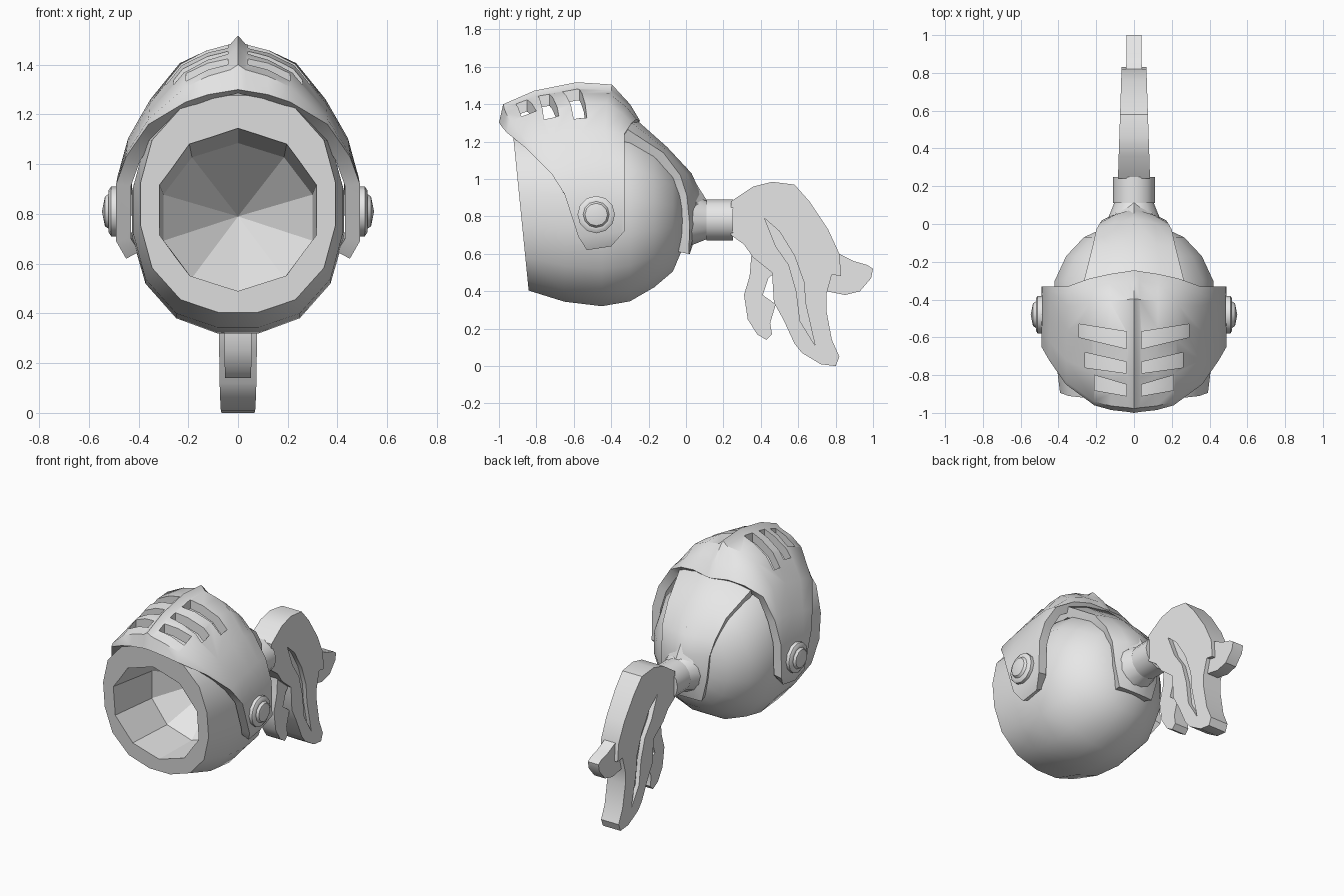
import bpy, bmesh, math
from mathutils import Vector

cube = bpy.data.objects.get("Cube")
if cube:
    bpy.data.objects.remove(cube, do_unlink=True)

steel = bpy.data.materials.new("plain_steel")
steel.use_nodes = True
GREY = (0.8, 0.8, 0.8, 1)
steel.diffuse_color = GREY
for node in steel.node_tree.nodes:
    if node.type == 'BSDF_PRINCIPLED':
        node.inputs["Base Color"].default_value = GREY

CORE = Vector((0, -0.45, 0.8))


def finish(name, bm, smooth=35):
    """Turn a bmesh into a named object with angle-limited smooth shading."""
    me = bpy.data.meshes.new(name)
    bm.to_mesh(me)
    bm.free()
    ob = bpy.data.objects.new(name, me)
    bpy.context.collection.objects.link(ob)
    me.materials.append(steel)
    shade(ob, smooth)
    return ob


def shade(ob, angle):
    bpy.ops.object.select_all(action='DESELECT')
    ob.select_set(True)
    bpy.context.view_layer.objects.active = ob
    bpy.ops.object.shade_smooth_by_angle(angle=math.radians(angle))


def apply_all(ob):
    deps = bpy.context.evaluated_depsgraph_get()
    me = bpy.data.meshes.new_from_object(ob.evaluated_get(deps))
    ob.modifiers.clear()
    ob.data = me


def cut(ob, cutter):
    mod = ob.modifiers.new("cut", 'BOOLEAN')
    mod.operation, mod.solver, mod.object = 'DIFFERENCE', 'EXACT', cutter
    apply_all(ob)
    bpy.data.objects.remove(cutter, do_unlink=True)
    shade(ob, 35)


def loft(rings, tip=None):
    """Closed skin through rings of points, with an optional pointed end."""
    bm = bmesh.new()
    rows = [[bm.verts.new(p) for p in r] for r in rings]
    n = len(rows[0])
    for a, b in zip(rows, rows[1:]):
        for i in range(n):
            bm.faces.new((a[i], a[(i + 1) % n], b[(i + 1) % n], b[i]))
    bm.faces.new(rows[0])
    if tip:
        t = bm.verts.new(tip)
        for i in range(n):
            bm.faces.new((rows[-1][i], rows[-1][(i + 1) % n], t))
    else:
        bm.faces.new(rows[-1])
    bmesh.ops.recalc_face_normals(bm, faces=bm.faces)
    return bm


def oval(y, zc, rx, rz, n, power=2.0, tilt=0.0, shift=0.5):
    """Ring of points around the y axis; a higher power is squarer."""
    pts = []
    for i in range(n):
        a = 2 * math.pi * (i + shift) / n
        s, c = math.sin(a), math.cos(a)
        k = (abs(s) ** power + abs(c) ** power) ** (-1 / power)
        pts.append((rx * s * k, y - tilt * rz * c * k, zc + rz * c * k))
    return pts


def plate(name, half, thickness):
    """Curved plate from rows on the left side, mirrored about the last row."""
    rows = half + [[Vector((-p.x, p.y, p.z)) for p in r] for r in half[-2::-1]]
    bm = bmesh.new()
    grid = [[bm.verts.new(p) for p in r] for r in rows]
    for a, b in zip(grid, grid[1:]):
        for j in range(len(a) - 1):
            bm.faces.new((a[j], a[j + 1], b[j + 1], b[j]))
    bm.normal_update()
    if sum(f.normal.dot(f.calc_center_median() - CORE) for f in bm.faces) < 0:
        bmesh.ops.reverse_faces(bm, faces=bm.faces)
    ob = finish(name, bm)
    mod = ob.modifiers.new("thickness", 'SOLIDIFY')
    mod.thickness, mod.offset = thickness, -1
    apply_all(ob)
    shade(ob, 35)
    return ob


# Helmet bowl, squarer at the front, with a faceted cavity
SHELL = [(-0.885, 0.84, 0.395, 0.44, 2.4, 0.1), (-0.65, 0.815, 0.425, 0.475, 2.4),
         (-0.45, 0.8, 0.43, 0.485, 2.3), (-0.3, 0.8, 0.425, 0.46, 2.2),
         (-0.17, 0.8, 0.365, 0.385, 2.1), (-0.07, 0.8, 0.27, 0.3, 2),
         (-0.02, 0.8, 0.16, 0.18, 2)]
bowl = finish("helmet_bowl",
              loft([oval(*s[:4], 16, *s[4:]) for s in SHELL], (0, 0.01, 0.8)))
cavity = loft([oval(-1.2, 0.84, 0.345, 0.345, 10, shift=0),
               oval(-0.5, 0.785, 0.315, 0.3, 10, shift=0)], (0, -0.14, 0.79))
cut(bowl, finish("cavity_cutter", cavity))
for face in bowl.data.polygons:
    if face.normal.dot(face.center - CORE) < 0:
        face.use_smooth = False

# Crown plate running from under the visor down the back: centre line and edge
CROWN = [((-0.5, 1.36), (0.25, -0.5, 1.29)), ((-0.28, 1.33), (0.27, -0.32, 1.27)),
         ((-0.1, 1.17), (0.22, -0.12, 1.14)), ((0.03, 1.03), (0.2, -0.03, 1.02)),
         ((0.08, 0.92), (0.18, 0.005, 0.91)), ((0.08, 0.78), (0.17, 0.02, 0.75)),
         ((0.02, 0.6), (0.13, 0.015, 0.6))]
edge = [Vector(e) for c, e in CROWN]
centre = [Vector((0, *c)) for c, e in CROWN]
middle = []
for c, e in zip(centre, edge):
    m = c.lerp(e, 0.4)
    m.x = e.x * 0.55
    middle.append(m)
plate("crown_plate", [edge, middle, centre], 0.07)

# Raised visor: front edge, back edge, and how far the middle bulges up
VISOR = [((0.45, -0.53, 0.62), (0.45, -0.4, 0.64), 0),
         ((0.49, -0.575, 0.69), (0.49, -0.33, 0.72), 0),
         ((0.49, -0.65, 0.92), (0.485, -0.33, 0.95), 0),
         ((0.45, -0.72, 1.03), (0.44, -0.33, 1.1), 0.02),
         ((0.36, -0.85, 1.16), (0.35, -0.33, 1.24), 0.04),
         ((0.21, -0.96, 1.25), (0.24, -0.29, 1.3), 0.125),
         ((0.12, -0.985, 1.28), (0.13, -0.265, 1.32), 0.155),
         ((0.03, -0.995, 1.295), (0.03, -0.25, 1.31), 0.18),
         ((0, -1, 1.3), (0, -0.245, 1.31), 0.212)]
BULGE = [(0, 0), (0.03, 0.47), (0.25, 0.8), (0.55, 1), (0.8, 0.93), (0.93, 0.42), (1, 0)]
half = [[Vector(f).lerp(Vector(b), t) + Vector((0, 0, h * p)) for t, p in BULGE]
        for f, b, h in VISOR]
visor = plate("visor", half, 0.06)

# Sight slits through the visor: outer x, outer back/front y, inner back/front y
SLITS = [(0.29, -0.53, -0.6, -0.57, -0.66), (0.26, -0.68, -0.76, -0.73, -0.79),
         (0.21, -0.8, -0.88, -0.85, -0.91)]
for x, out_back, out_front, in_back, in_front in SLITS:
    for s in (1, -1):
        quad = [(s * x, out_back), (s * x, out_front),
                (s * 0.04, in_front), (s * 0.04, in_back)]
        bm = loft([[(*q, z) for q in quad] for z in (1.1, 1.7)])
        cut(visor, finish("slit_cutter", bm))

# Hinge bosses on both sides
BOSS = [(0.46, 0.1), (0.51, 0.1), (0.52, 0.085), (0.52, 0.07), (0.535, 0.06)]
for side, s in (("left", 1), ("right", -1)):
    turn = [2 * math.pi * i / 12 for i in range(12)]
    rings = [[(s * x, -0.48 + r * math.cos(a), 0.81 + r * math.sin(a)) for a in turn]
             for x, r in BOSS]
    finish(side + "_hinge_boss", loft(rings, (s * 0.547, -0.48, 0.81)))

# Plume socket and the pointed spike above it
SOCKET = [(0, 0.15), (0.11, 0.105), (0.11, 0.112), (0.25, 0.112)]
finish("plume_socket", loft([oval(y, 0.78, r, r, 14) for y, r in SOCKET]))
finish("socket_spike", loft([[(0.1, 0.06, 0.86), (0, 0.115, 0.88),
                              (-0.1, 0.06, 0.86), (0, 0, 0.86)]], (0, -0.005, 1.07)), 20)


def lock(name, outline, near, far):
    """Flat plume lock from a side outline, thinning towards the back."""
    def width(y):
        return near + (far - near) * (y - 0.24) / 0.76
    return finish(name, loft([[(s * width(y), y, z) for y, z in outline] for s in (1, -1)]))


# Plume: broad body sweeping down, with a groove on each side
body = lock("plume_body",
            [(0.24, 0.88), (0.36, 0.96), (0.46, 0.985), (0.58, 0.97), (0.66, 0.88),
             (0.76, 0.73), (0.82, 0.6), (0.83, 0.48), (0.78, 0.49), (0.75, 0.38),
             (0.75, 0.3), (0.78, 0.14), (0.82, 0.05), (0.8, 0), (0.72, 0.01),
             (0.62, 0.07), (0.58, 0.12), (0.52, 0.25), (0.47, 0.34), (0.46, 0.5),
             (0.36, 0.58), (0.31, 0.65), (0.24, 0.7)], 0.085, 0.06)
GROOVE = [(0.42, 0.79), (0.5, 0.72), (0.58, 0.59), (0.63, 0.45), (0.64, 0.33),
          (0.69, 0.11), (0.61, 0.24), (0.59, 0.4), (0.55, 0.54), (0.48, 0.64)]
for s in (1, -1):
    cut(body, finish("groove_cutter", loft([[(s * x, y, z) for y, z in GROOVE]
                                            for x in (0.045, 0.12)])))

# Thin plume locks: upswept tip and short strand
lock("plume_tip", [(0.7, 0.7), (0.78, 0.65), (0.82, 0.6), (0.9, 0.56), (0.97, 0.54),
                   (1, 0.52), (0.99, 0.47), (0.93, 0.4), (0.85, 0.38), (0.75, 0.4),
                   (0.7, 0.5)], 0.045, 0.04)
lock("plume_short_strand", [(0.35, 0.6), (0.34, 0.48), (0.31, 0.38), (0.33, 0.25),
                            (0.38, 0.17), (0.43, 0.14), (0.46, 0.17), (0.45, 0.23),
                            (0.48, 0.33), (0.41, 0.38), (0.44, 0.47), (0.5, 0.52)],
     0.055, 0.045)
